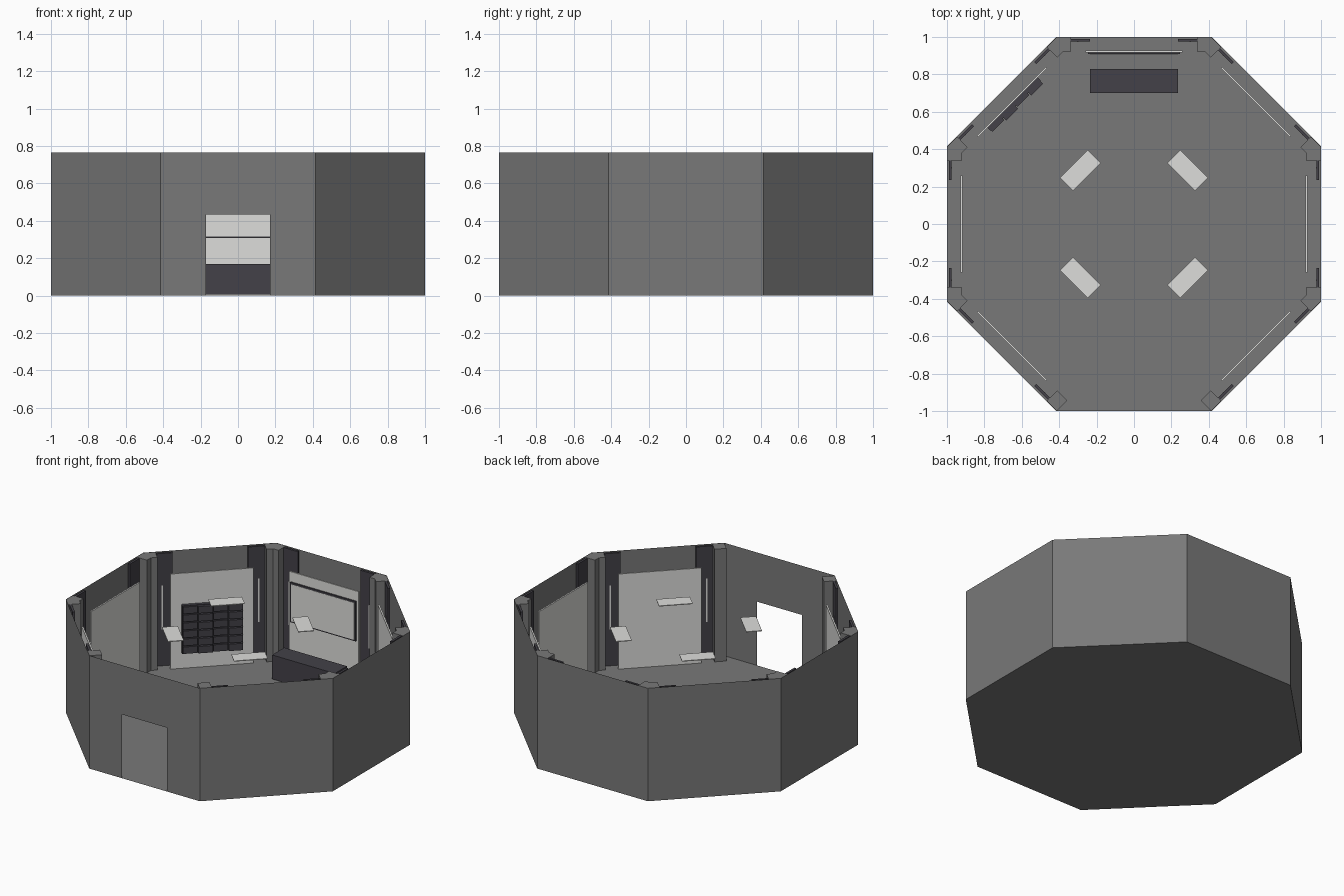
import bpy, bmesh, math
from mathutils import Matrix

cube = bpy.data.objects.get("Cube")
if cube:
    bpy.data.objects.remove(cube, do_unlink=True)


def material(name, rgb):
    m = bpy.data.materials.new(name)
    m.use_nodes = True
    m.diffuse_color = (*rgb, 1)
    m.node_tree.nodes["Principled BSDF"].inputs["Base Color"].default_value = (*rgb, 1)
    return m


GREY = material("wall grey", (0.19, 0.19, 0.19))
LIGHT = material("panel off white", (0.73, 0.73, 0.71))
DARK = material("charcoal", (0.056, 0.053, 0.065))

HEIGHT = 0.765
HALF = math.tan(math.pi / 8)     # half the length of one wall
BACK, SHELF_WALL, FRONT = 2, 3, 6
LINED_WALLS = [k for k in range(8) if k != FRONT]


def turn(k):
    """Frame of wall k: local x points outward, local y runs along the wall."""
    return Matrix.Rotation(k * math.pi / 4, 4, 'Z')


def add_box(bm, k, n, t, z):
    """Box between outward, sideways and height ranges, in the frame of wall k."""
    ranges = (n, t, z)
    size = [b - a for a, b in ranges]
    mid = [(a + b) / 2 for a, b in ranges]
    m = turn(k) @ Matrix.Translation(mid) @ Matrix.Diagonal((*size, 1))
    bmesh.ops.create_cube(bm, size=1, matrix=m)


def add_face(bm, k, points):
    bm.faces.new([bm.verts.new(turn(k) @ Matrix.Translation(p) @ bm_origin) for p in points])


bm_origin = Matrix.Identity(4).to_translation()


def finish(bm, name, mat):
    bmesh.ops.remove_doubles(bm, verts=bm.verts, dist=0.0001)
    me = bpy.data.meshes.new(name)
    bm.to_mesh(me)
    bm.free()
    me.materials.append(mat)
    ob = bpy.data.objects.new(name, me)
    bpy.context.collection.objects.link(ob)
    return ob


# Octagonal floor
bm = bmesh.new()
bmesh.ops.create_circle(bm, cap_ends=True, segments=8, radius=1 / math.cos(math.pi / 8),
                        matrix=Matrix.Rotation(math.pi / 8, 4, 'Z'))
finish(bm, "floor", GREY)

# Thin outer walls, the front one with a doorway
DOOR_HALF, DOOR_TOP = 0.17, 0.432
bm = bmesh.new()
for k in LINED_WALLS:
    add_face(bm, k, [(1, -HALF, 0), (1, HALF, 0), (1, HALF, HEIGHT), (1, -HALF, HEIGHT)])
add_face(bm, FRONT, [(1, -HALF, 0), (1, -DOOR_HALF, 0), (1, -DOOR_HALF, DOOR_TOP),
                     (1, DOOR_HALF, DOOR_TOP), (1, DOOR_HALF, 0), (1, HALF, 0),
                     (1, HALF, HEIGHT), (1, -HALF, HEIGHT)])
finish(bm, "walls", GREY)

# Fittings repeated on every wall except the front
pillars, plates, strips, panels = (bmesh.new() for _ in range(4))
for k in LINED_WALLS:
    for s in (-1, 1):
        def span(a, b):
            return sorted((s * a, s * b))
        add_box(pillars, k, (0.92, 0.999), span(0.34, HALF), (0.001, HEIGHT - 0.001))
        add_box(plates, k, (0.975, 0.99), span(0.235, 0.342), (0.001, HEIGHT - 0.003))
        add_box(strips, k, (0.972, 0.976), span(0.296, 0.304), (0.25, 0.545))
    add_box(panels, k, (0.918, 0.928), (-0.26, 0.26), (0.001, 0.645))
finish(pillars, "corner_pillars", GREY)
finish(plates, "dark_wall_plates", DARK)
finish(strips, "light_strips", LIGHT)
finish(panels, "wall_panels", LIGHT)

# Framed screen on the back wall
bm = bmesh.new()
add_box(bm, BACK, (0.908, 0.919), (-0.245, 0.245), (0.308, 0.578))
finish(bm, "screen_frame", DARK)
bm = bmesh.new()
add_box(bm, BACK, (0.9065, 0.909), (-0.236, 0.236), (0.316, 0.567))
finish(bm, "screen", LIGHT)

# Desk in front of the screen
bm = bmesh.new()
add_box(bm, BACK, (0.70, 0.83), (-0.235, 0.235), (0.005, 0.168))
finish(bm, "desk", DARK)

# Shelf unit: backing with four staggered columns of blocks
bm = bmesh.new()
Z0, Z1, COLUMNS, ROWS = 0.11, 0.435, 4, 6
add_box(bm, SHELF_WALL, (0.895, 0.918), (-0.19, 0.19), (Z0, Z1))
width, step = 0.38 / COLUMNS, (Z1 - Z0) / ROWS
for c in range(COLUMNS):
    t = -0.19 + c * width
    front = 0.875 + 0.008 * (c % 2)
    for r in range(ROWS):
        z = Z0 + r * step
        add_box(bm, SHELF_WALL, (front, 0.897), (t + 0.003, t + width - 0.003),
                (z + 0.004, z + step - 0.004))
finish(bm, "shelf_unit", DARK)

# Four hanging ceiling lights, set across the diagonals
bm = bmesh.new()
for k in (1, 3, 5, 7):
    add_box(bm, k, (0.357, 0.455), (-0.105, 0.105), (0.67, 0.675))
finish(bm, "ceiling_lights", LIGHT)
